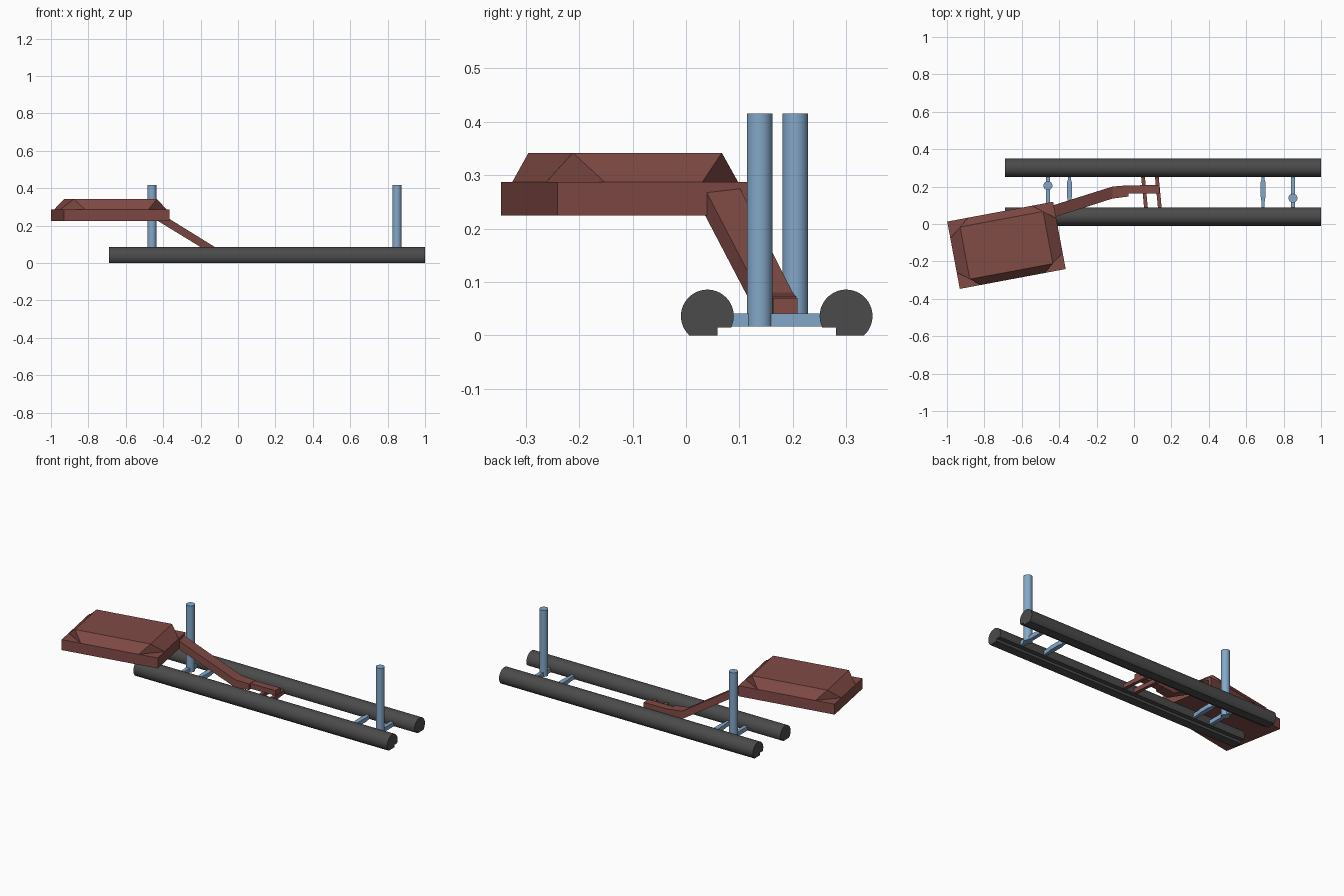
import bpy, bmesh, math
from mathutils import Vector, Matrix

if "Cube" in bpy.data.objects:
    bpy.data.objects.remove(bpy.data.objects["Cube"])


def material(name, rgb):
    m = bpy.data.materials.new(name)
    m.diffuse_color = (*rgb, 1)
    m.use_nodes = True
    m.node_tree.nodes["Principled BSDF"].inputs["Base Color"].default_value = m.diffuse_color
    return m


DARK = material("dark_grey", (0.07, 0.07, 0.07))
BLUE = material("steel_blue", (0.23, 0.39, 0.58))
BROWN = material("red_brown", (0.22, 0.07, 0.06))


def loft(name, rings, mat, smooth=False):
    """Skin equal-sized closed rings and cap both ends."""
    bm = bmesh.new()
    rows = [[bm.verts.new(p) for p in r] for r in rings]
    n = len(rows[0])
    for a, b in zip(rows, rows[1:]):
        for i in range(n):
            j = (i + 1) % n
            bm.faces.new((a[i], a[j], b[j], b[i]))
    bm.faces.new(rows[0][::-1])
    bm.faces.new(rows[-1])
    bmesh.ops.recalc_face_normals(bm, faces=bm.faces)
    me = bpy.data.meshes.new(name)
    bm.to_mesh(me)
    bm.free()
    ob = bpy.data.objects.new(name, me)
    bpy.context.collection.objects.link(ob)
    me.materials.append(mat)
    if smooth:
        bpy.ops.object.select_all(action='DESELECT')
        ob.select_set(True)
        bpy.context.view_layer.objects.active = ob
        bpy.ops.object.shade_smooth_by_angle(angle=math.radians(30))
    return ob


# Rails: round tubes with a flat foot and a notch on the inner underside
R, CZ, MID = 0.0495, 0.036, 0.17
a0 = math.asin((0.015 - CZ) / R)
a1 = math.pi + math.asin(CZ / R)
profile = [(R * math.cos(a0 + (a1 - a0) * i / 32), CZ + R * math.sin(a0 + (a1 - a0) * i / 32))
           for i in range(33)]
profile += [(0.019, 0), (0.019, 0.015)]
for name, cy, side in (("front_rail", MID - 0.13, 1), ("back_rail", MID + 0.13, -1)):
    loft(name, [[(x, cy + side * u, z) for u, z in profile] for x in (-0.69, 1.0)], DARK, True)


# Cross ties between the rails, given as (x, y, half width) stations
def tie(name, stations, mat):
    loft(name, [[(x - w, y, 0.016), (x + w, y, 0.016), (x + w, y, 0.041), (x - w, y, 0.041)]
                for x, y, w in stations], mat)


for i, x in enumerate((-0.46, 0.85)):
    tie(f"post_tie_{i}", [(x, 0.075, 0.011), (x, 0.265, 0.011)], BLUE)
for i, x in enumerate((-0.345, 0.69)):
    tie(f"waisted_tie_{i}", [(x, 0.075, 0.008), (x, 0.12, 0.009), (x, 0.155, 0.014),
                             (x, 0.22, 0.014), (x, 0.235, 0.009), (x, 0.265, 0.009)], BLUE)
for i, x in enumerate((0.056, 0.13)):
    tie(f"arm_tie_{i}", [(x + 0.009, 0.075, 0.01), (x - 0.009, 0.265, 0.01)], BROWN)

# Upright posts
for i, (x, y) in enumerate(((-0.46, 0.205), (0.85, 0.138))):
    rings = [[(x + 0.024 * math.cos(k * math.tau / 32), y + 0.024 * math.sin(k * math.tau / 32), z)
              for k in range(32)] for z in (0.016, 0.416)]
    loft(f"post_{i}", rings, BLUE, True)

# Body: turned box with a raised, corner-cut top
place = Matrix.Translation((-0.682, -0.114, 0)) @ Matrix.Rotation(math.radians(10.6), 4, 'Z')
HX, HY = 0.288, 0.183


def octagon(hx, hy, cx, cy, z):
    pts = [(hx, -hy + cy), (hx, hy - cy), (hx - cx, hy), (-hx + cx, hy),
           (-hx, hy - cy), (-hx, -hy + cy), (-hx + cx, -hy), (hx - cx, -hy)]
    return [place @ Vector((x, y, z)) for x, y in pts]


box = [(HX, -HY), (HX, HY), (-HX, HY), (-HX, -HY)]
loft("body_box", [[place @ Vector((x, y, z)) for x, y in box] for z in (0.224, 0.287)], BROWN)
top = loft("body_top", [octagon(HX, HY, 0.115, 0.09, 0.287),
                        octagon(0.226, 0.142, 0, 0, 0.342)], BROWN)
bm = bmesh.new()
bm.from_mesh(top.data)
bmesh.ops.remove_doubles(bm, verts=bm.verts, dist=0.0005)
bm.to_mesh(top.data)
bm.free()

# Arm: slopes down from the body, then runs flat between the rails
# stations: x, y, half width, bottom z, top z
arm = [(-0.43, 0.068, 0.033, 0.226, 0.275), (-0.115, 0.168, 0.032, 0.033, 0.08),
       (-0.03, 0.177, 0.030, 0.036, 0.072)]
foot = [(-0.035, 0.184, 0.022, 0.038, 0.07), (0.135, 0.186, 0.023, 0.04, 0.07)]
for name, path in (("arm", arm), ("arm_foot", foot)):
    loft(name, [[(x, y - w, lo), (x, y + w, lo), (x, y + w, hi), (x, y - w, hi)]
                for x, y, w, lo, hi in path], BROWN)
